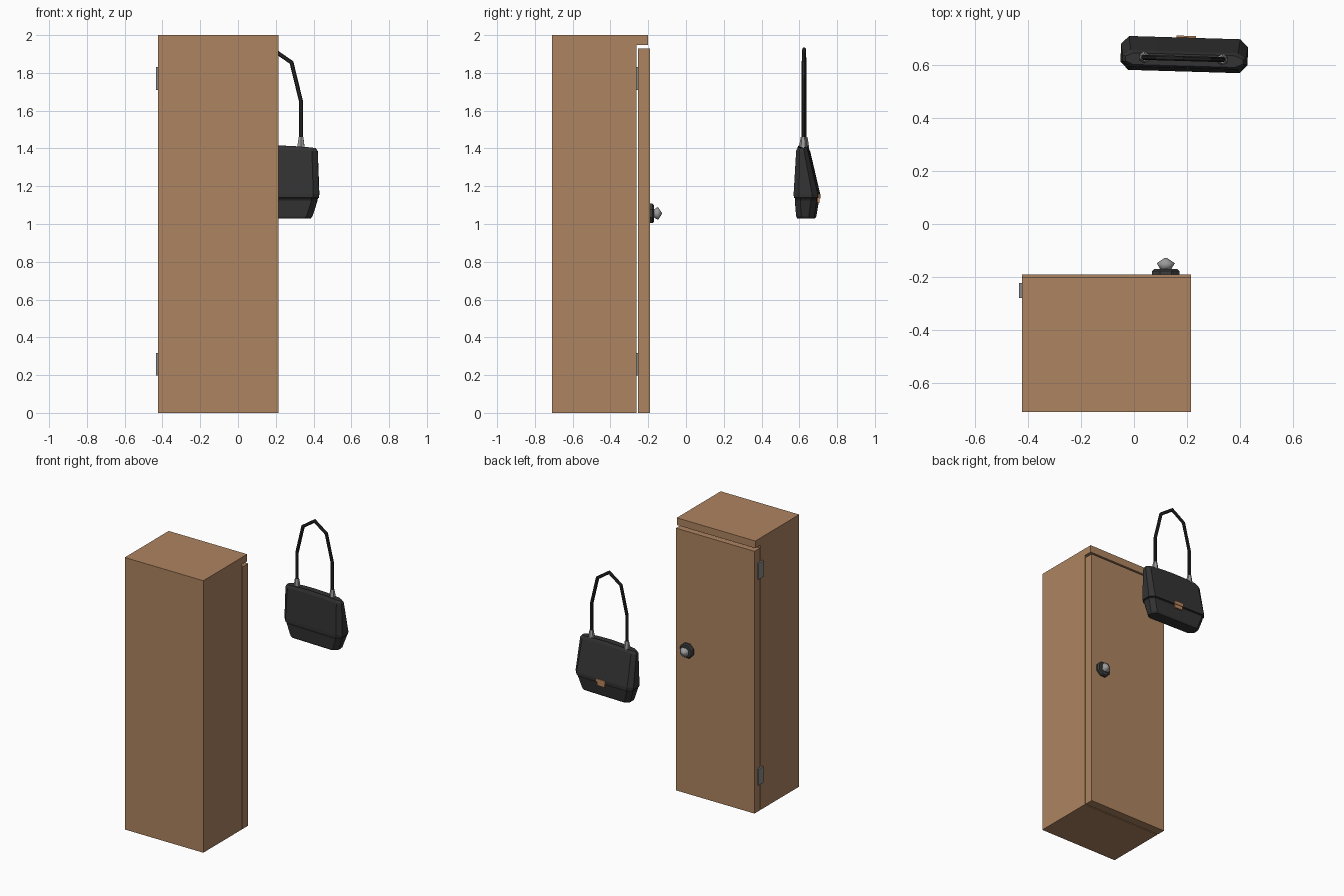
import bpy, bmesh, math
from mathutils import Matrix, Vector

if "Cube" in bpy.data.objects:
    bpy.data.objects.remove(bpy.data.objects["Cube"])


def material(name, r, g, b):
    m = bpy.data.materials.new(name)
    m.diffuse_color = (r, g, b, 1)
    m.use_nodes = True
    m.node_tree.nodes["Principled BSDF"].inputs["Base Color"].default_value = m.diffuse_color
    return m


WOOD = material("wood", 0.42, 0.23, 0.117)
LEATHER = material("black_leather", 0.033, 0.033, 0.033)
STRAP = material("strap_black", 0.022, 0.022, 0.022)
SEAM = material("seam_black", 0.012, 0.012, 0.012)
STEEL = material("steel", 0.33, 0.33, 0.33)
HINGE = material("hinge_grey", 0.25, 0.25, 0.25)
PLATE = material("dark_plate", 0.045, 0.045, 0.045)
COPPER = material("copper", 0.5, 0.24, 0.11)


def finish(name, bm, mats, matrix=None):
    bmesh.ops.recalc_face_normals(bm, faces=bm.faces)
    me = bpy.data.meshes.new(name)
    bm.to_mesh(me)
    bm.free()
    for m in mats:
        me.materials.append(m)
    ob = bpy.data.objects.new(name, me)
    bpy.context.collection.objects.link(ob)
    if matrix:
        ob.matrix_world = matrix
    return ob


def box(name, x, y, z, mat, matrix=None):
    bm = bmesh.new()
    bmesh.ops.create_cube(bm, size=1)
    for v in bm.verts:
        v.co = [(a[0] + a[1]) / 2 + c * (a[1] - a[0]) for a, c in zip((x, y, z), v.co)]
    return finish(name, bm, [mat], matrix)


def loft(name, rings, mats, matrix=None, band=None):
    """Skin closed rings of points and cap both ends; band is the seam ring index."""
    bm = bmesh.new()
    vs = [[bm.verts.new(p) for p in r] for r in rings]
    n = len(vs[0])
    for k in range(len(vs) - 1):
        for i in range(n):
            j = (i + 1) % n
            f = bm.faces.new((vs[k][i], vs[k][j], vs[k + 1][j], vs[k + 1][i]))
            f.material_index = 1 if k == band else 0
    bm.faces.new(vs[0])
    bm.faces.new(vs[-1])
    return finish(name, bm, mats, matrix)


def lathe(name, profile, sides, mat, matrix=None):
    """Profile of (radius, height) turned round local z."""
    rings = [[(r * math.cos(t), r * math.sin(t), h)
              for t in (math.tau * (i + 0.5) / sides for i in range(sides))]
             for r, h in profile]
    return loft(name, rings, [mat], matrix)


# Cabinet carcass with an overhanging top, and the door in front of it
bm = bmesh.new()
side = [(-0.71, 0), (-0.262, 0), (-0.262, 1.947), (-0.2, 1.947), (-0.2, 2), (-0.71, 2)]
face = bm.faces.new([bm.verts.new((-0.424, y, z)) for y, z in side])
ext = bmesh.ops.extrude_face_region(bm, geom=[face])
for v in ext["geom"]:
    if isinstance(v, bmesh.types.BMVert):
        v.co.x = 0.215
finish("cabinet_body", bm, [WOOD])
box("cabinet_door", (-0.424, 0.215), (-0.254, -0.19), (0, 1.928), WOOD)

# Hinges
for label, z in (("lower", 0.257), ("upper", 1.77)):
    box(label + "_hinge", (-0.435, -0.42), (-0.28, -0.223), (z - 0.06, z + 0.06), HINGE)

# Door knob, turned round an axis pointing out of the door
knob_m = Matrix.Translation((0.12, -0.19, 1.056)) @ Matrix.Rotation(-math.pi / 2, 4, "X")
lathe("knob_plate", [(0.056, -0.001), (0.056, 0.012), (0.047, 0.02)], 8, PLATE, knob_m)
knob = lathe("knob", [(0.02, 0.015), (0.037, 0.042), (0.004, 0.062)], 8, STEEL, knob_m)
for p in knob.data.polygons:
    p.use_smooth = True

# Handbag, turned slightly; everything below is in bag space
bag = Matrix.Translation((0.19, 0.643, 0)) @ Matrix.Rotation(math.radians(-1.7), 4, "Z")


def bag_ring(z, h, y0, y1, arch=0.0, c=0.03):
    """Chamfered rectangle whose long sides can arch upwards."""
    d = min(c, (y1 - y0) * 0.3)
    xs = [h - c, (h - c) / 2, 0, (c - h) / 2, c - h]
    pts = [(x, y1) for x in xs] + [(-h, y1 - d), (-h, y0 + d)]
    pts += [(-x, y0) for x in xs] + [(h, y0 + d), (h, y1 - d)]
    return [(x, y, z + arch * (1 - (x / h) ** 2)) for x, y in pts]


loft("handbag_body", [
    bag_ring(1.03, 0.195, -0.05, 0.035),
    bag_ring(1.04, 0.204, -0.055, 0.042),
    bag_ring(1.125, 0.231, -0.061, 0.055),
    bag_ring(1.137, 0.232, -0.061, 0.055),
    bag_ring(1.139, 0.238, -0.066, 0.061),
    bag_ring(1.16, 0.24, -0.067, 0.061),
    bag_ring(1.385, 0.233, -0.054, 0.008, 0.008),
    bag_ring(1.402, 0.222, -0.046, -0.002, 0.014),
], [LEATHER, SEAM], bag, band=2)

# Clasp: upper plate on the flap, lower plate under it
box("clasp_upper", (-0.032, 0.042), (0.045, 0.068), (1.135, 1.16), COPPER, bag)
box("clasp_lower", (-0.026, 0.036), (0.04, 0.064), (1.11, 1.135), COPPER, bag)

# Strap swept along a polyline in the bag's plane
half = [(0.147, 1.43), (0.147, 1.65), (0.097, 1.855)]
path = half + [(0, 1.922)] + [(-x, z) for x, z in reversed(half)]
path = [Vector((x - 0.003, z)) for x, z in path]
rings = []
for i, p in enumerate(path):
    a = (p - path[max(i - 1, 0)]).normalized()
    b = (path[min(i + 1, len(path) - 1)] - p).normalized()
    t = (a + b).normalized()
    w = 0.0105 / max(t.dot(b), t.dot(a))
    out = Vector((t.y, -t.x)) * w
    rings.append([(p.x + out.x * s, -0.018 + 0.0095 * q, p.y + out.y * s)
                  for s, q in ((1, 0.5), (0.5, 1), (-0.5, 1), (-1, 0.5),
                               (-1, -0.5), (-0.5, -1), (0.5, -1), (1, -0.5))])
loft("handbag_strap", rings, [STRAP], bag)

# Metal strap ends
for label, s in (("left", -1), ("right", 1)):
    m = bag @ Matrix.Translation((s * 0.147 - 0.003, -0.018, 1.395))
    lathe(label + "_strap_end", [(0.023, 0), (0.019, 0.035), (0.014, 0.065)], 6, STEEL, m)
